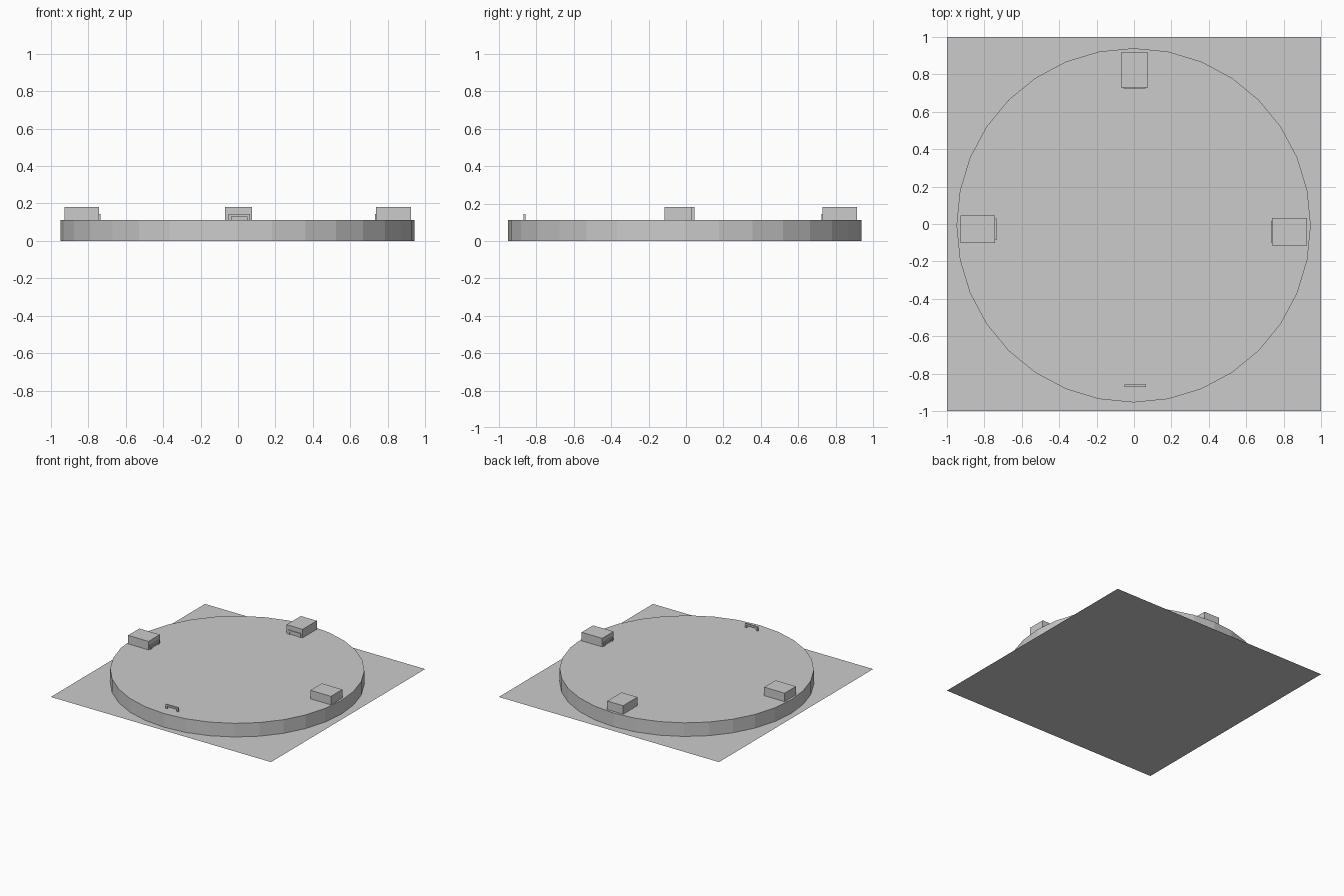
import bpy, bmesh
from mathutils import Matrix

if "Cube" in bpy.data.objects:
    bpy.data.objects.remove(bpy.data.objects["Cube"])

TOP = 0.112  # height of the platform surface


def make_object(name, bm):
    mesh = bpy.data.meshes.new(name)
    bmesh.ops.recalc_face_normals(bm, faces=bm.faces)
    bm.to_mesh(mesh)
    bm.free()
    ob = bpy.data.objects.new(name, mesh)
    bpy.context.collection.objects.link(ob)
    return ob


def block(name, x0, x1, y0, y1, z0, z1):
    bm = bmesh.new()
    bmesh.ops.create_cube(bm, size=1)
    bmesh.ops.scale(bm, vec=(x1 - x0, y1 - y0, z1 - z0), verts=bm.verts)
    bmesh.ops.translate(bm, vec=((x0 + x1) / 2, (y0 + y1) / 2, (z0 + z1) / 2), verts=bm.verts)
    return make_object(name, bm)


def bracket(name, center, along_y=False, depth=0.012):
    """Arch-shaped handle: outline extruded through its depth."""
    outline = [(-0.058, 0), (-0.058, 0.033), (0.058, 0.033), (0.058, 0),
               (0.042, 0), (0.042, 0.018), (-0.042, 0.018), (-0.042, 0)]
    bm = bmesh.new()
    face = bm.faces.new([bm.verts.new((x, -depth / 2, z)) for x, z in outline])
    ext = bmesh.ops.extrude_face_region(bm, geom=[face], use_keep_orig=True)
    moved = [v for v in ext["geom"] if isinstance(v, bmesh.types.BMVert)]
    bmesh.ops.translate(bm, vec=(0, depth, 0), verts=moved)
    if along_y:
        bmesh.ops.rotate(bm, matrix=Matrix.Rotation(1.5707963, 3, 'Z'), verts=bm.verts)
    bmesh.ops.translate(bm, vec=(*center, TOP), verts=bm.verts)
    return make_object(name, bm)


# Square base sheet
bm = bmesh.new()
bmesh.ops.create_grid(bm, x_segments=1, y_segments=1, size=1)
make_object("base_sheet", bm)

# Round 32-sided platform
bm = bmesh.new()
bmesh.ops.create_cone(bm, cap_ends=True, segments=32, radius1=0.946, radius2=0.946, depth=TOP)
bmesh.ops.translate(bm, vec=(-0.002, -0.007, TOP / 2), verts=bm.verts)
make_object("round_platform", bm)

# Blocks at the back, left and right
block("back_block", -0.070, 0.075, 0.730, 0.915, TOP, 0.182)
block("left_block", -0.928, -0.742, -0.101, 0.045, TOP, 0.182)
block("right_block", 0.738, 0.925, -0.115, 0.033, TOP, 0.182)

# Handles facing the centre, and the lone one at the front
bracket("back_handle", (0.003, 0.730))
bracket("left_handle", (-0.740, -0.028), along_y=True)
bracket("right_handle", (0.737, -0.041), along_y=True)
bracket("front_handle", (0.007, -0.864))
